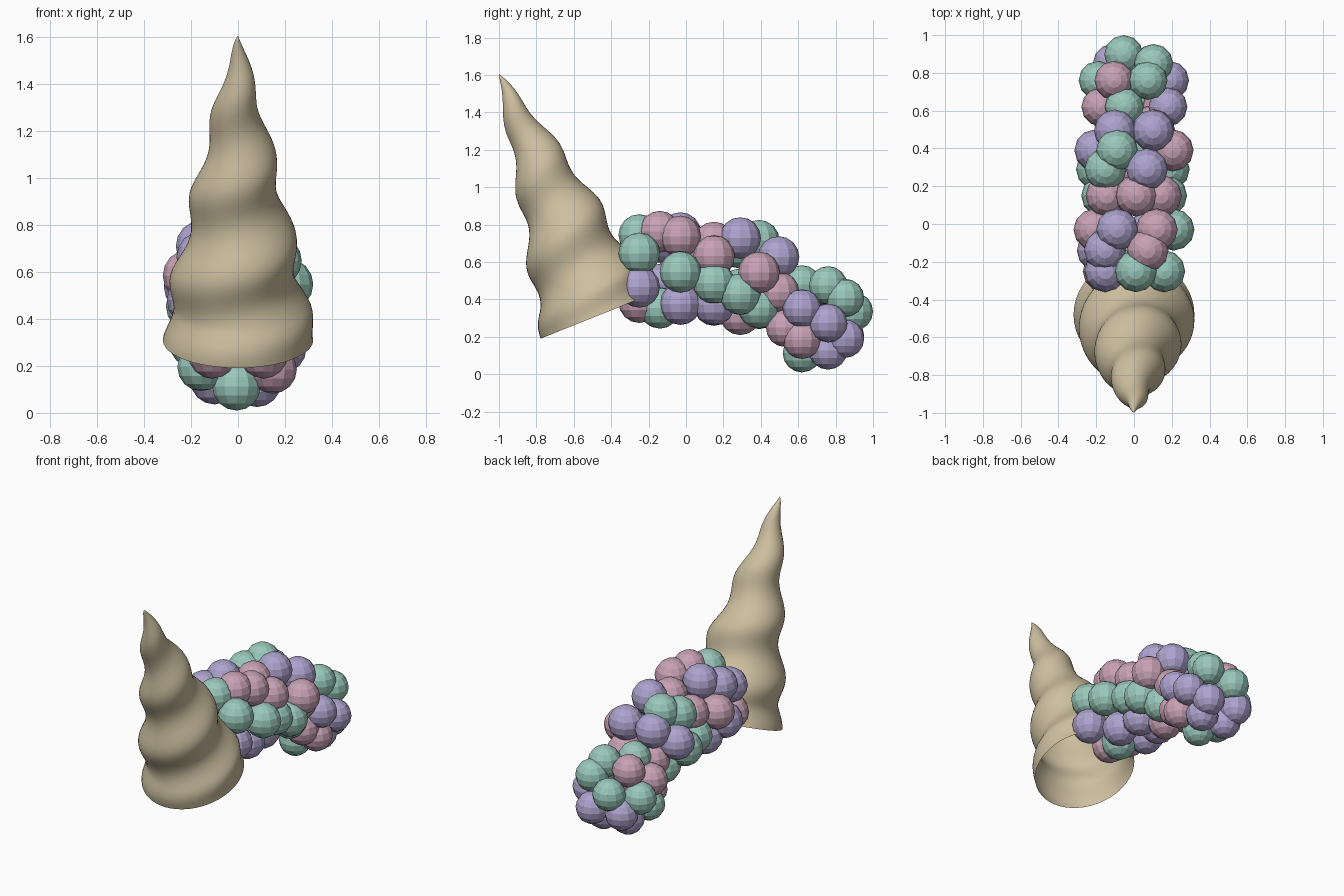
import bpy, bmesh, math
from mathutils import Vector

cube = bpy.data.objects.get("Cube")
if cube:
    bpy.data.objects.remove(cube, do_unlink=True)


def material(name, rgb):
    m = bpy.data.materials.new(name)
    m.use_nodes = True
    m.diffuse_color = (*rgb, 1)
    m.node_tree.nodes["Principled BSDF"].inputs["Base Color"].default_value = (*rgb, 1)
    return m


TAN = material("tan_horn", (0.61, 0.52, 0.35))
COLOURS = {
    "G": material("mint_green", (0.32, 0.58, 0.49)),
    "V": material("soft_violet", (0.42, 0.37, 0.62)),
    "P": material("dusty_pink", (0.58, 0.36, 0.46)),
}


def finish(name, bm, mats, smooth):
    mesh = bpy.data.meshes.new(name)
    bmesh.ops.recalc_face_normals(bm, faces=bm.faces)
    for f in bm.faces:
        f.smooth = smooth
    bm.to_mesh(mesh)
    bm.free()
    for m in mats:
        mesh.materials.append(m)
    bpy.context.collection.objects.link(bpy.data.objects.new(name, mesh))


# Spiral horn: tapering rings whose centres wind round a leaning axis, open at the base
BASE, TIP = Vector((0, -0.48, 0.31)), Vector((0, -1.0, 1.605))
AXIS = (TIP - BASE).normalized()
SIDE = Vector((1, 0, 0))
BACK = AXIS.cross(SIDE)
LENGTH, SEGS, RINGS, PITCH = (TIP - BASE).length, 48, 70, 0.38

bm = bmesh.new()
rings = []
for i in range(RINGS):
    t = i / RINGS
    s = t * LENGTH
    radius = 0.32 * (1 - t) ** 0.85
    turn = math.tau * s / PITCH
    wobble = 0.028 * min(1, t * 10) * (1 - t) ** 0.5
    centre = (BASE + AXIS * s + BACK * (0.025 * math.sin(math.pi * t))
              + (SIDE * math.sin(turn) - BACK * math.cos(turn)) * wobble)
    rings.append([bm.verts.new(centre + (SIDE * math.cos(a) + BACK * math.sin(a)) * radius)
                  for a in (math.tau * k / SEGS for k in range(SEGS))])
for low, high in zip(rings, rings[1:]):
    for k in range(SEGS):
        n = (k + 1) % SEGS
        bm.faces.new((low[k], low[n], high[n], high[k]))
point = bm.verts.new(TIP)
for k in range(SEGS):
    bm.faces.new((rings[-1][k], rings[-1][(k + 1) % SEGS], point))
finish("spiral_horn", bm, [TAN], True)


# Bead clusters: faceted balls set in rings round a lengthwise axis.
# Each ring: y, ring radius, first angle, angle step, one letter of colour per bead
def bead_cluster(name, axis_z, bead_radius, bead_rings):
    bm = bmesh.new()
    for y, ring_radius, start, step, colours in bead_rings:
        for i, letter in enumerate(colours):
            a = math.radians(start + step * i)
            centre = (ring_radius * math.cos(a), y, axis_z + ring_radius * math.sin(a))
            ball = bmesh.ops.create_uvsphere(bm, u_segments=12, v_segments=8, radius=bead_radius)
            bmesh.ops.translate(bm, verts=ball["verts"], vec=centre)
            for f in {f for v in ball["verts"] for f in v.link_faces}:
                f.material_index = list(COLOURS).index(letter)
    finish(name, bm, COLOURS.values(), False)


bead_cluster("front_beads", 0.565, 0.111, [
    (-0.25, 0.18, 27, 60, "GGVPPV"),
    (-0.14, 0.21, 70, 67, "PVVG"),
    (-0.03, 0.21, 55, 60, "PVPVVG"),
])
bead_cluster("middle_beads", 0.53, 0.111, [
    (0.15, 0.175, 86, -50, "PPGVVGP"),
    (0.29, 0.21, 71, 65, "VGGPG"),
    (0.39, 0.205, 116, 62, "GVGGP"),
    (0.495, 0.14, 44, 92, "VVPP"),
])
bead_cluster("back_beads", 0.3, 0.103, [
    (0.53, 0.12, 205, 130, "PP"),
    (0.62, 0.187, 106, 54, "GPGGPV"),
    (0.76, 0.19, 67, 57, "GPGVVV"),
    (0.85, 0.15, 46, -93, "GVV"),
    (0.897, 0.065, 147, 0, "G"),
])
